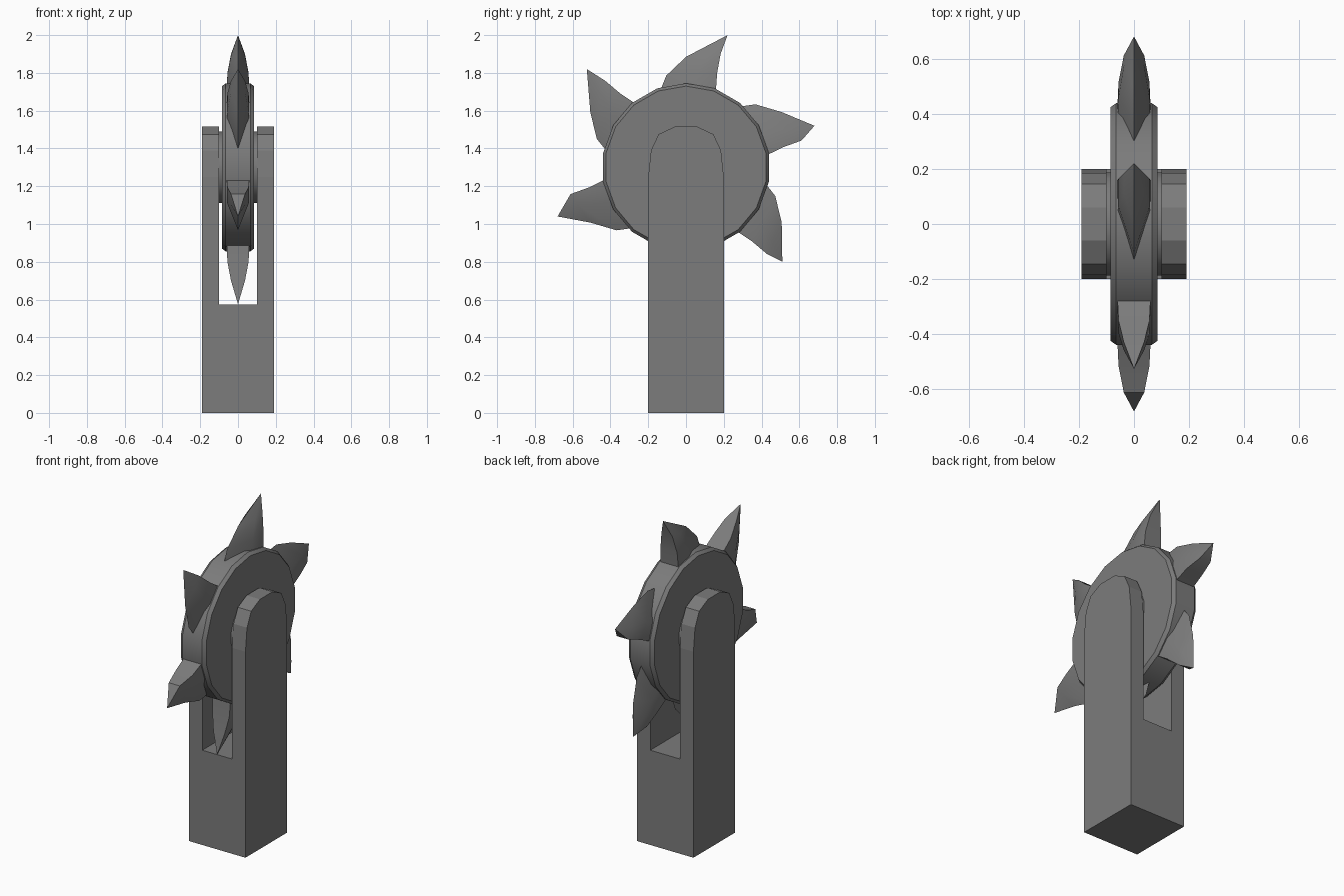
import bpy, bmesh, math
from mathutils import Vector

if "Cube" in bpy.data.objects:
    bpy.data.objects.remove(bpy.data.objects["Cube"])

CZ = 1.30  # wheel axle height
grey = bpy.data.materials.new("dark_grey")
grey.diffuse_color = (0.2, 0.2, 0.2, 1)
grey.use_nodes = True
grey.node_tree.nodes["Principled BSDF"].inputs["Base Color"].default_value = grey.diffuse_color


def finish(name, bm, smooth=None):
    bmesh.ops.recalc_face_normals(bm, faces=bm.faces[:])
    me = bpy.data.meshes.new(name)
    bm.to_mesh(me)
    bm.free()
    me.materials.append(grey)
    ob = bpy.data.objects.new(name, me)
    bpy.context.collection.objects.link(ob)
    if smooth:
        bpy.ops.object.select_all(action='DESELECT')
        ob.select_set(True)
        bpy.context.view_layer.objects.active = ob
        bpy.ops.object.shade_smooth_by_angle(angle=math.radians(smooth))
    return ob


def loft(bm, rings, cap_end=True):
    """Skin closed rings of points and cap the ends."""
    vs = [[bm.verts.new(p) for p in r] for r in rings]
    n = len(vs[0])
    for a, b in zip(vs, vs[1:]):
        for i in range(n):
            j = (i + 1) % n
            bm.faces.new((a[i], a[j], b[j], b[i]))
    bm.faces.new(vs[0])
    if cap_end:
        bm.faces.new(vs[-1])
    return vs


def lathe(name, profile, n, smooth):
    """Solid around the x axle from (x, radius) pairs."""
    bm = bmesh.new()
    loft(bm, [[(x, r * math.sin(2 * math.pi * i / n), CZ + r * math.cos(2 * math.pi * i / n))
               for i in range(n)] for x, r in profile])
    return finish(name, bm, smooth)


# Forked post: U-shaped front outline cut into a base and two round-topped arms
half = [(0.2, 0.575), (0.2, 1.25), (0.185, 1.39), (0.145, 1.475), (0.06, 1.515)]
outline = half + [(-y, z) for y, z in reversed(half)]
bm = bmesh.new()
for s in (-1, 1):
    a = [bm.verts.new((s * 0.10, y, z)) for y, z in outline]
    b = [bm.verts.new((s * 0.19, y, z)) for y, z in outline]
    b += [bm.verts.new((s * 0.19, y, 0)) for y in (-0.2, 0.2)]
    bm.faces.new(a)
    bm.faces.new(b)
    for i in range(len(a) - 1):
        bm.faces.new((a[i], a[i + 1], b[i + 1], b[i]))
    if s < 0:
        left = (a, b)
la, lb = left
bm.faces.new((la[0], la[-1], a[-1], a[0]))          # slot floor
bm.faces.new((lb[-2], lb[-1], b[-1], b[-2]))        # underside
bm.faces.new((lb[0], la[0], a[0], b[0], b[-1], lb[-1]))        # back
bm.faces.new((lb[-3], la[-1], a[-1], b[-3], b[-2], lb[-2]))    # front
finish("forked_post", bm)

# Wheel disc with softened rim, and its hub
lathe("wheel_disc", [(-0.085, 0.43), (-0.065, 0.445), (0.065, 0.445), (0.085, 0.43)], 18, 30)
lathe("wheel_hub", [(-0.105, 0.19), (0.105, 0.19)], 18, 30)

# Six hooked blades: flat leading face, ridge along the trailing edge
# level = trailing (t, r), leading (t, r), half width
levels = [((-0.155, 0.36), (0.155, 0.36), 0.062),
          ((-0.105, 0.485), (0.165, 0.50), 0.056),
          ((0.0, 0.585), (0.183, 0.60), 0.037)]
tips = [(0.22, 2.0), (0.68, 1.52), (0.51, 0.80), (-0.20, 0.575), (-0.68, 1.04), (-0.525, 1.82)]
for k, tip in enumerate(tips):
    ang = math.radians(60 * k)
    c, s = math.cos(ang), math.sin(ang)

    def place(x, p):
        t, r = p
        return (x, t * c + r * s, CZ - t * s + r * c)

    bm = bmesh.new()
    rings = []
    for tr, ld, w in levels:
        mid = Vector(tr).lerp(Vector(ld), 0.62)
        rings.append([place(0, tr), place(w, mid), place(w, ld), place(-w, ld), place(-w, mid)])
    last = loft(bm, rings, cap_end=False)[-1]
    point = bm.verts.new((0, tip[0], tip[1]))
    for i in range(5):
        bm.faces.new((last[i], last[(i + 1) % 5], point))
    finish(f"blade_{k + 1}", bm, 35)
